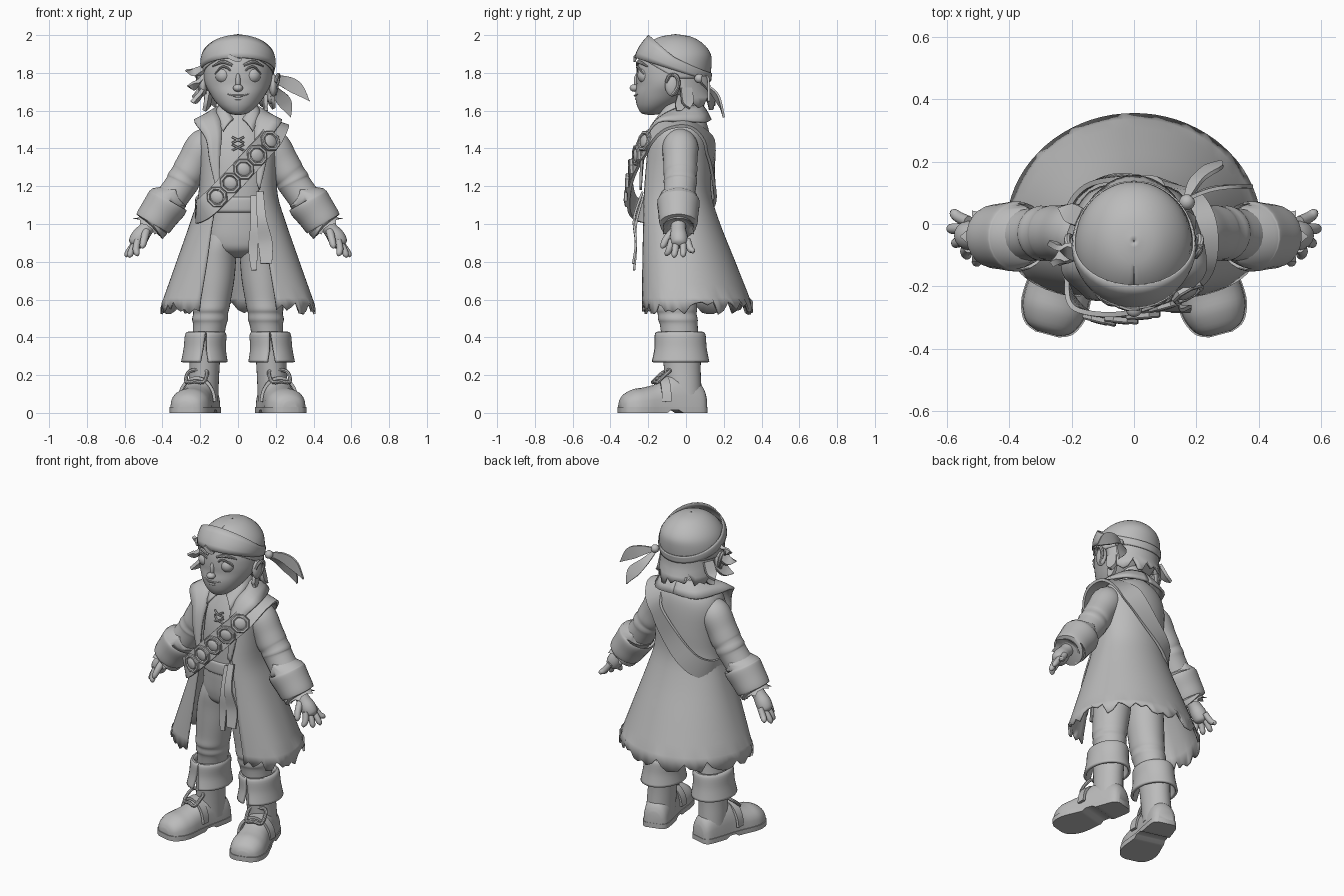
import bpy, bmesh, math, random
from mathutils import Vector
random.seed(4)
grey = bpy.data.materials.new("plain_grey")
grey.diffuse_color = (0.5, 0.5, 0.5, 1)
TAU = math.tau


def spline(pts, n, closed=False):
    """Catmull-Rom resampling of tuples of any length."""
    k, out = len(pts), []
    segs = k if closed else k - 1
    get = lambda i: pts[i % k] if closed else pts[min(max(i, 0), k - 1)]
    for j in range(n if closed else n + 1):
        f = j * segs / n
        i = min(int(f), segs - 1)
        t = f - i
        out.append([0.5 * (2*b + (c-a)*t + (2*a-5*b+4*c-d)*t*t + (3*b-a-3*c+d)*t**3)
                    for a, b, c, d in zip(get(i-1), get(i), get(i+1), get(i+2))])
    return out


def skin(name, rings, s=1, wrap=True, loop=False, cap=True, thick=0, angle=40):
    """Join rings of points into a surface; s=-1 mirrors it in x."""
    bm = bmesh.new()
    vs = [[bm.verts.new((p[0] * s, p[1], p[2])) for p in r] for r in rings]
    n = len(vs[0])
    for i in range(len(vs) if loop else len(vs) - 1):
        a, b = vs[i], vs[(i + 1) % len(vs)]
        for j in range(n if wrap else n - 1):
            k = (j + 1) % n
            bm.faces.new((a[j], a[k], b[k], b[j]))
    if wrap and cap and not loop:
        bm.faces.new(vs[0])
        bm.faces.new(vs[-1])
    bmesh.ops.remove_doubles(bm, verts=bm.verts, dist=1e-5)
    bmesh.ops.recalc_face_normals(bm, faces=bm.faces)
    me = bpy.data.meshes.new(name)
    bm.to_mesh(me)
    bm.free()
    me.materials.append(grey)
    me.shade_smooth()
    me.set_sharp_from_angle(angle=math.radians(angle))
    ob = bpy.data.objects.new(name, me)
    bpy.context.collection.objects.link(ob)
    if thick:
        m = ob.modifiers.new("thickness", "SOLIDIFY")
        m.thickness, m.offset = thick, 0
    return ob


def loft(name, rows, n=32, k=24, p=1.0, s=1):
    """Rows of (z, cx, cy, rx, ry)."""
    spow = lambda v: math.copysign(abs(v) ** p, v)
    skin(name, [[(x + rx * spow(math.cos(TAU*j/n)), y + ry * spow(math.sin(TAU*j/n)), z)
                 for j in range(n)] for z, x, y, rx, ry in spline(rows, k)], s)


def shell(name, rows, n, k, p=1.0, s=1, hem=(0, 0), thick=0.012):
    """Open sheet wrapped round the back; rows of (z, cx, cy, rx, front ry, back ry, opening angle)."""
    rings = []
    for z, x, y, rx, rf, rb, g in spline(rows, k):
        ring = []
        for j in range(n + 1):
            a = g + (TAU - 2 * g) * j / n
            c, sn = math.cos(a), math.sin(a)
            e = p if c > 0 else 1
            ring.append([x + rx * math.copysign(abs(sn) ** e, sn),
                         y - (rf if c > 0 else rb) * math.copysign(abs(c) ** e, c), z])
        rings.append(ring)
    for q in rings[-1]:
        q[2] += random.uniform(*hem)
    skin(name, rings, s, wrap=False, thick=thick)


def tube(name, pts, s=1, n=16, k=16, loop=False, cap=True):
    """Round tube; points of (x, y, z, radius)."""
    q = spline(pts, k, loop)
    c = [Vector(v[:3]) for v in q]
    rings = []
    for i, v in enumerate(c):
        t = (c[(i+1) % len(c)] - c[i-1]) if loop else c[min(i+1, len(c)-1)] - c[max(i-1, 0)]
        t.normalize()
        u = t.cross(Vector((0.05, 1, 0.08))).normalized()
        w = t.cross(u)
        rings.append([v + q[i][3] * (u * math.cos(TAU*j/n) + w * math.sin(TAU*j/n)) for j in range(n)])
    skin(name, rings, s, loop=loop, cap=cap)


def ribbon(name, pts, out, s=1, k=20, thick=0.012, loop=False):
    """Flat band; points of (x, y, z, width), out(p) gives its facing direction."""
    q = spline(pts, k, loop)
    c = [Vector(v[:3]) for v in q]
    rings = []
    for i, v in enumerate(c):
        t = (c[(i+1) % len(c)] - c[i-1]) if loop else c[min(i+1, len(c)-1)] - c[max(i-1, 0)]
        w = t.cross(out(v)).normalized()
        m = w.cross(t).normalized() * thick / 2
        w = w * max(q[i][3], 0.003) / 2
        rings.append([v - w - m, v + w - m, v + w + m, v - w + m])
    skin(name, rings, s, loop=loop)


def ball(name, c, r, s=1, n=20):
    rows = [(c[2] - r[2] * math.cos(math.pi*i/12), c[0], c[1], r[0] * math.sin(math.pi*i/12) + 1e-4,
             r[1] * math.sin(math.pi*i/12) + 1e-4) for i in range(13)]
    loft(name, rows, n, 12, 1, s)


front = lambda v: Vector((0, -1, 0))
around_head = lambda v: Vector((v.x, v.y + 0.06, 0.02))

# Head and neck
loft("head", [(1.578, 0, -.185, .015, .015), (1.586, 0, -.18, .05, .055), (1.615, 0, -.165, .09, .09),
              (1.65, 0, -.14, .122, .125), (1.69, 0, -.115, .148, .153), (1.735, 0, -.09, .172, .172),
              (1.78, 0, -.075, .182, .188), (1.84, 0, -.065, .183, .193), (1.90, 0, -.06, .165, .18),
              (1.95, 0, -.055, .125, .14), (1.985, 0, -.055, .07, .08), (1.998, 0, -.055, .004, .004)], 40, 44)
loft("neck", [(1.5, 0, -.03, .085, .085), (1.58, 0, -.035, .066, .068), (1.72, 0, -.04, .07, .08)])
ball("nose", (0, -.272, 1.72), (.026, .026, .02))
ball("nose_bridge", (0, -.256, 1.755), (.014, .02, .045))
tube("mouth", [(-.06, -.252, 1.69, .003), (-.03, -.267, 1.681, .004), (0, -.272, 1.68, .005),
               (.03, -.267, 1.681, .004), (.06, -.252, 1.69, .003)], n=8)
ball("lower_lip", (0, -.258, 1.664), (.03, .012, .009))

# Head scarf: cap, raised front band, knot and tails
shell("scarf_cap", [(2.002, 0, -.055, .002, .002, .002, 0), (1.988, 0, -.055, .073, .083, .083, 0),
                    (1.952, 0, -.055, .129, .144, .144, 0), (1.90, 0, -.058, .17, .184, .186, .3),
                    (1.84, 0, -.065, .187, .197, .197, 1.0), (1.77, 0, -.073, .187, .195, .196, 1.7)], 40, 18, thick=.006)
band = []
for j in range(48):
    a = TAU * j / 48
    c, sn, f = math.cos(a), math.sin(a), (1 + math.cos(a)) / 2
    lo = Vector((.187 * sn, -.07 - .196 * c, 1.755 + .125 * f))
    hi = Vector((.187 * sn, -.064 - (.128 if c > 0 else .196) * c, 1.80 + .2 * f ** 1.25))
    band.append([lo.lerp(hi, t) + Vector((sn, -c, 0)) * (.004 + .012 * f * math.sin(math.pi * t)) for t in (0, .25, .5, .75, 1)])
skin("scarf_band", band, wrap=False, loop=True, thick=.006)
ball("scarf_knot", (.17, .07, 1.77), (.025, .025, .025))
ribbon("scarf_tail_upper", [(.17, .08, 1.77, .02), (.24, .11, 1.755, .06), (.31, .12, 1.72, .07), (.38, .12, 1.65, .0)], front)
ribbon("scarf_tail_lower", [(.17, .08, 1.75, .02), (.2, .14, 1.70, .05), (.25, .18, 1.64, .07), (.28, .2, 1.565, .0)], front)

# Hair: ragged back fringe, side locks and a forelock
shell("back_hair", [(1.8, 0, -.07, .18, .18, .19, 1.75), (1.72, 0, -.065, .178, .18, .188, 1.75),
                    (1.645, 0, -.06, .175, .17, .21, 1.75)], 18, 5, hem=(-.045, .045), thick=.014)
for i, (a, b, w) in enumerate([((-.17, -.1, 1.83), (-.275, -.06, 1.815), .05), ((-.18, -.07, 1.78), (-.265, -.13, 1.73), .06),
                               ((-.17, -.05, 1.74), (-.245, -.13, 1.645), .07), ((-.15, .0, 1.7), (-.18, -.02, 1.60), .06),
                               ((-.17, .02, 1.76), (-.24, .05, 1.67), .06), ((.165, .0, 1.72), (.19, .02, 1.61), .06),
                               ((.14, -.02, 1.68), (.15, -.05, 1.60), .05)]):
    m = [(p + q) / 2 for p, q in zip(a, b)]
    ribbon(f"hair_lock_{i}", [(*a, w), (m[0], m[1], m[2] - .02, w), (*b, 0)], around_head, thick=.02, k=8)
ribbon("forelock", [(-.05, -.262, 1.89, .02), (-.02, -.272, 1.875, .025), (.01, -.272, 1.868, .015), (.018, -.268, 1.885, 0)], front)

# Torso, waist sash and hips
loft("shirt", [(1.04, 0, -.05, .17, .15), (1.15, 0, -.05, .175, .155), (1.3, 0, -.05, .18, .155), (1.42, 0, -.04, .185, .145),
               (1.5, 0, -.035, .15, .12), (1.56, 0, -.035, .09, .09), (1.6, 0, -.035, .07, .075)], p=.9)
loft("waist_sash", [(1.06, 0, -.05, .17, .15), (1.075, 0, -.05, .182, .162), (1.13, 0, -.05, .182, .162), (1.145, 0, -.05, .17, .15)], p=.9)
loft("hips", [(.82, 0, -.05, .05, .05), (.86, 0, -.05, .15, .12), (.92, 0, -.05, .182, .142), (1.02, 0, -.05, .172, .15),
              (1.08, 0, -.05, .17, .15)], p=.9)
ribbon("sash_end_inner", [(.085, -.225, 1.15, .04), (.09, -.265, 1.0, .05), (.08, -.265, .87, .05), (.085, -.275, .755, .03)], front)
ribbon("sash_end_outer", [(.115, -.23, 1.17, .04), (.125, -.275, 1.03, .05), (.145, -.265, .9, .075), (.15, -.28, .79, .06)], front)

# Shirt lacing
for z in (1.405, 1.445):
    for s in (1, -1):
        tube("shirt_lace", [(-.03, -.19, z - .015, .006), (0, -.203, z, .006), (.03, -.19, z + .015, .006)], s, 6, 6)

# Long open coat with a ragged hem
shell("coat", [(1.57, 0, -.02, .10, .09, .10, .6), (1.52, 0, -.02, .175, .145, .128, .38), (1.44, 0, -.02, .205, .18, .142, .36),
               (1.3, 0, -.02, .2, .2, .148, .42), (1.15, 0, -.02, .205, .215, .15, .46), (1.0, 0, -.02, .25, .218, .195, .46),
               (.8, 0, -.02, .32, .22, .275, .42), (.56, 0, -.02, .405, .22, .37, .41)], 64, 26, .75, hem=(-.04, .03))

# Parts that exist on both sides
for s, side in ((1, "left"), (-1, "right")):
    N = lambda part: f"{side}_{part}"
    # Face details
    ball(N("eye"), (.077, -.214, 1.786), (.043, .043, .043), s)
    tube(N("eyelid"), [(.03, -.245, 1.79, .004), (.05, -.256, 1.822, .006), (.085, -.255, 1.831, .006),
                       (.122, -.225, 1.795, .004)], s, 8, 16)
    tube(N("brow"), [(.03, -.258, 1.84, .007), (.08, -.25, 1.858, .01), (.135, -.205, 1.835, .004)], s, 8, 10)
    ball(N("ear"), (.186, -.072, 1.735), (.022, .04, .06), s)
    tube(N("ear_rim"), [(.198, -.105, 1.75, .008), (.21, -.085, 1.787, .01), (.214, -.05, 1.782, .011),
                        (.206, -.04, 1.735, .01), (.195, -.07, 1.685, .01)], s, 8, 16)
    # Collars: rows of inner and outer edge points
    for part, rows in (("coat_lapel", [(0, .085, 1.625, 0, .13, 1.55), (.08, .05, 1.625, .14, .1, 1.54),
                                       (.105, -.04, 1.615, .21, -.03, 1.545), (.09, -.13, 1.565, .23, -.15, 1.54),
                                       (.085, -.19, 1.48, .17, -.215, 1.45), (.095, -.225, 1.36, .15, -.235, 1.33),
                                       (.10, -.24, 1.2, .115, -.24, 1.18)]),
                       ("shirt_collar", [(0, .05, 1.645, 0, .09, 1.595), (.07, 0, 1.645, .1, .02, 1.585),
                                         (.075, -.09, 1.63, .115, -.1, 1.58), (.025, -.15, 1.555, .08, -.195, 1.49)])):
        grid = [[Vector(r[:3]).lerp(Vector(r[3:]), t) + Vector((0, 0, .03 * t * (1 - t)))
                 for t in (0, .33, .67, 1)] for r in spline(rows, 24)]
        skin(N(part), grid, s, wrap=False, thick=.014)
    # Sleeve, turned cuff and frilled shirt cuff
    tube(N("sleeve"), [(.13, -.03, 1.45, .07), (.18, -.03, 1.41, .095), (.23, -.03, 1.33, .09), (.26, -.03, 1.275, .09),
                       (.277, -.03, 1.25, .086), (.292, -.03, 1.225, .089), (.31, -.032, 1.195, .085), (.385, -.04, 1.09, .085)], s, 24, 32)
    tube(N("coat_cuff"), [(.4, -.04, 1.08, .085), (.37, -.04, 1.12, .09), (.366, -.04, 1.128, .106), (.377, -.04, 1.11, .113),
                          (.413, -.04, 1.06, .107), (.447, -.04, 1.01, .102), (.452, -.04, 1.002, .094), (.44, -.04, 1.02, .07)], s, 24, 28)
    a, d = Vector((.44, -.04, 1.03)), Vector((.58, 0, -.81))
    u, w = Vector((.81, 0, .58)), Vector((0, 1, 0))
    skin(N("shirt_cuff"), [[a + d * (l + (h if j % 4 == 0 else 0)) + (r + (h if j % 4 == 0 else 0)) *
                           (u * math.cos(TAU*j/24) + w * math.sin(TAU*j/24)) for j in range(24)]
                          for l, r, h in ((0, .066, 0), (.03, .07, 0), (.05, .076, 0), (.055, .08, .016), (.045, .05, 0))], s)
    # Hand
    tube(N("palm"), [(.455, -.04, 1.01, .04), (.49, -.04, .97, .04), (.52, -.038, .93, .047), (.54, -.035, .895, .042),
                     (.548, -.035, .88, .02)], s)
    for i, (y, tip) in enumerate(((-.075, (.535, -.1, .83)), (-.05, (.572, -.062, .822)), (-.015, (.588, -.015, .825)),
                                  (.008, (.578, .035, .845)))):
        tube(N(f"finger_{i}"), [(.53, y, .915, .018), ((.545 + tip[0]) / 2, (y + tip[1]) / 2, .87, .018),
                                (tip[0], tip[1], tip[2] + .012, .015), (*tip, .004)], s, 10, 9)
    tube(N("thumb"), [(.485, -.06, .965, .022), (.495, -.1, .925, .02), (.505, -.122, .885, .016), (.507, -.126, .87, .004)], s, 10, 9)
    # Trouser leg with creases at the knee
    loft(N("trouser_leg"), [(1.0, .08, -.05, .08, .11), (.9, .1, -.05, .094, .125), (.8, .117, -.05, .106, .118),
                            (.7, .127, -.05, .107, .113), (.6, .137, -.05, .1, .108), (.55, .143, -.05, .097, .109),
                            (.525, .145, -.047, .092, .103), (.495, .148, -.043, .095, .105), (.465, .15, -.038, .088, .1),
                            (.38, .16, -.03, .082, .097)], k=40, s=s)
    # Boot: shaft, split folded top, foot, sole, strap and buckle
    loft(N("boot_shaft"), [(.4, .17, -.025, .085, .11), (.25, .177, -.02, .08, .098), (.15, .182, -.015, .08, .096),
                           (.06, .185, -.01, .08, .098)], s=s)
    shell(N("boot_top"), [(.385, .17, -.03, .082, .105, .105, .02), (.42, .17, -.03, .09, .118, .115, .02),
                          (.41, .171, -.03, .102, .128, .126, .03), (.34, .176, -.03, .104, .13, .132, .08),
                          (.268, .178, -.03, .116, .146, .146, .18)], 40, 16, s=s, thick=.016)
    ca, sa = math.cos(.26), math.sin(.26)
    place = lambda l, v, z: (.19 + l * sa + v * ca, -.02 - l * ca + v * sa, z)
    foot = spline([(-.125, .045, .1), (-.1, .072, .15), (-.02, .082, .2), (.07, .086, .2), (.14, .094, .155),
                   (.21, .105, .135), (.27, .102, .125), (.322, .076, .095), (.342, .035, .06)], 30)
    skin(N("boot_foot"), [[place(l, v * math.cos(TAU*j/24), .025 + (h - .025) * max(0, math.sin(TAU*j/24)) ** .75)
                           for j in range(24)] for l, v, h in foot], s)
    skin(N("boot_sole"), [[place(l * 1.01, q * (v + .004), z) for q, z in
                           ((-1, 0 if l < .03 or l > .09 else .015), (1, 0 if l < .03 or l > .09 else .015), (1, .03), (-1, .03))]
                          for l, v, h in foot], s)
    arc = [math.pi * i / 8 for i in range(9)]
    ribbon(N("boot_strap"), [(*place(.11, .098 * math.cos(t), .06 + .125 * math.sin(t)), .05) for t in arc],
           lambda v: Vector((v.x - .215, 0, v.z - .06)), s, thick=.016)
    tube(N("buckle"), [(*place(l, v, z), .01) for l, v, z in
                       ((.08, -.045, .222), (.08, .0, .227), (.08, .045, .222), (.115, .055, .195), (.15, .045, .162),
                        (.15, 0, .167), (.15, -.045, .162), (.115, -.055, .195))], s, 8, 24, True)

# Shoulder belt with framed medallions
facing = lambda v: Vector((v.x * .6, v.y + .04, max(0, v.z - 1.42) * 3))
belt = [(-.17, -.275, 1.09), (-.1, -.295, 1.155), (0, -.288, 1.26), (.1, -.25, 1.37), (.175, -.195, 1.455), (.21, -.1, 1.525),
        (.2, .02, 1.53), (.13, .12, 1.43), (0, .145, 1.27), (-.12, .135, 1.15), (-.2, .06, 1.09), (-.22, -.08, 1.07),
        (-.21, -.21, 1.065)]
ribbon("shoulder_belt", [(*p, .12) for p in belt], facing, k=78, thick=.016, loop=True)
for i in range(5):
    x = -.108 + .0685 * i
    z = 1.143 + .0735 * i
    y = (-.297, -.297, -.283, -.252, -.212)[i]
    c, n = Vector((x, y, z)), facing(Vector((x, y, z))).normalized()
    t = Vector((.68, 0, .73))
    t = (t - n * t.dot(n)).normalized()
    w = n.cross(t)
    ring = lambda r, h, k: [c + n * h + r * (.93 * t * math.cos(TAU*(j+.5)/k) + w * math.sin(TAU*(j+.5)/k)) for j in range(k)]
    skin(f"medallion_frame_{i}", [ring(.06, .002, 8), ring(.06, .016, 8), ring(.055, .021, 8), ring(.044, .021, 8), ring(.04, .01, 8)], angle=25)
    skin(f"medallion_disc_{i}", [ring(.035, .006, 20), ring(.035, .016, 20), ring(.026, .023, 20), ring(.004, .024, 20)])
